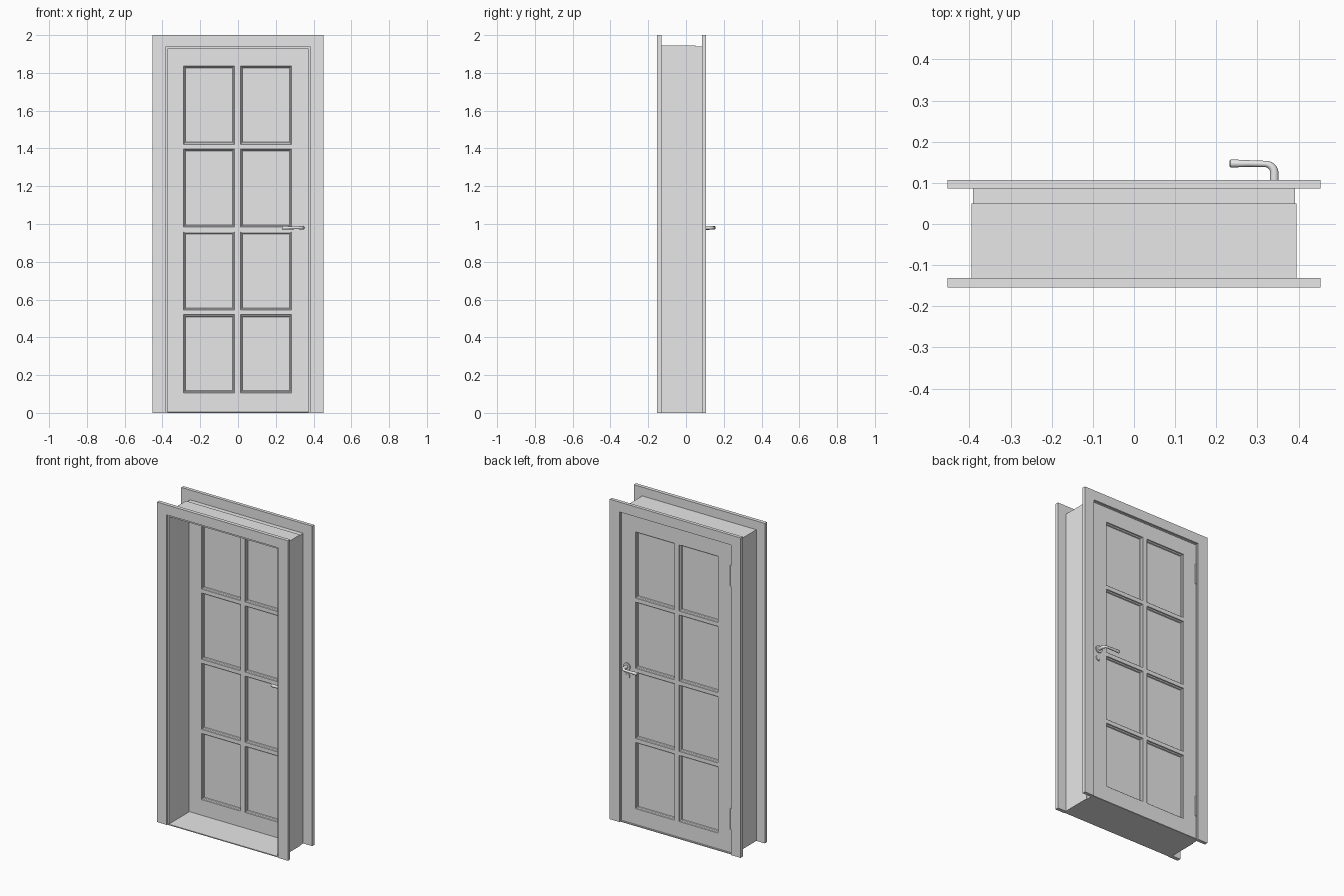
import bpy, bmesh, math
from mathutils import Matrix, Vector

cube = bpy.data.objects.get("Cube")
if cube:
    bpy.data.objects.remove(cube, do_unlink=True)

# One plain grey for every part
grey = bpy.data.materials.new("light_grey")
grey.use_nodes = True
grey.diffuse_color = (0.8, 0.8, 0.8, 1)
grey.node_tree.nodes["Principled BSDF"].inputs["Base Color"].default_value = (0.8, 0.8, 0.8, 1)


def finish(name, bm):
    bmesh.ops.recalc_face_normals(bm, faces=bm.faces)
    mesh = bpy.data.meshes.new(name)
    bm.to_mesh(mesh)
    bm.free()
    mesh.materials.append(grey)
    ob = bpy.data.objects.new(name, mesh)
    bpy.context.collection.objects.link(ob)
    return ob


def smooth(ob):
    bpy.ops.object.select_all(action='DESELECT')
    ob.select_set(True)
    bpy.context.view_layer.objects.active = ob
    bpy.ops.object.shade_smooth_by_angle(angle=math.radians(40))


def extrude_y(bm, faces, depth):
    ret = bmesh.ops.extrude_face_region(bm, geom=faces, use_keep_orig=True)
    verts = [g for g in ret["geom"] if isinstance(g, bmesh.types.BMVert)]
    bmesh.ops.translate(bm, verts=verts, vec=(0, depth, 0))


def box(name, lo, hi):
    bm = bmesh.new()
    bmesh.ops.create_cube(bm, size=1)
    lo, hi = Vector(lo), Vector(hi)
    bmesh.ops.scale(bm, vec=hi - lo, verts=bm.verts)
    bmesh.ops.translate(bm, vec=(lo + hi) / 2, verts=bm.verts)
    return finish(name, bm)


def arch(name, out_x, out_z, in_x, in_z, y0, y1):
    """Three-sided frame, open at the floor."""
    pts = [(-out_x, 0), (-out_x, out_z), (out_x, out_z), (out_x, 0),
           (in_x, 0), (in_x, in_z), (-in_x, in_z), (-in_x, 0)]
    bm = bmesh.new()
    face = bm.faces.new([bm.verts.new((x, y0, z)) for x, z in pts])
    extrude_y(bm, [face], y1 - y0)
    return finish(name, bm)


def disc(name, x, z, y0, y1, radius):
    bm = bmesh.new()
    bmesh.ops.create_cone(bm, cap_ends=True, segments=32, radius1=radius, radius2=radius,
                          depth=abs(y1 - y0),
                          matrix=Matrix.Translation((x, (y0 + y1) / 2, z))
                          @ Matrix.Rotation(math.pi / 2, 4, 'X'))
    ob = finish(name, bm)
    smooth(ob)
    return ob


# Casings and the lining between them
arch("front_casing", 0.453, 2.0, 0.385, 1.938, -0.154, -0.131)
arch("back_casing", 0.453, 2.0, 0.385, 1.938, 0.086, 0.107)
arch("lining", 0.395, 1.945, 0.374, 1.926, -0.145, 0.05)
arch("lining_rebate", 0.391, 1.939, 0.383, 1.933, 0.05, 0.095)
box("sill", (-0.384, -0.15, 0), (0.384, 0.1, 0.006))

# Door leaf: grid of stiles, rails and panels, moulded on both faces
Y0, Y1 = 0.051, 0.094
xs = [-0.381, -0.288, -0.019, 0.013, 0.283, 0.381]
zs = [0.008]
for row in range(4):
    zs += [0.106 + row * 0.4387, 0.106 + row * 0.4387 + 0.414]
zs.append(1.931)
bm = bmesh.new()
grid = [[bm.verts.new((x, Y0, z)) for x in xs] for z in zs]
faces = [bm.faces.new((grid[j][i], grid[j][i + 1], grid[j + 1][i + 1], grid[j + 1][i]))
         for j in range(len(zs) - 1) for i in range(len(xs) - 1)]
extrude_y(bm, faces, Y1 - Y0)
bmesh.ops.recalc_face_normals(bm, faces=bm.faces)
panels = [f for f in bm.faces if abs(f.normal.y) > 0.9 and f.calc_area() > 0.1]
for width, depth in ((0.003, -0.006), (0.009, -0.003), (0.004, -0.006)):
    bmesh.ops.inset_individual(bm, faces=panels, thickness=width, depth=depth)
finish("door_leaf", bm)

# Lever handles, roses and keyhole plates on both faces
HX, HZ = 0.341, 0.98
for side, face, s in (("back", Y1, 1), ("front", Y0, -1)):
    disc(side + "_handle_rose", HX, HZ, face, face + s * 0.007, 0.023)
    disc(side + "_keyhole_plate", HX, 0.923, face, face + s * 0.005, 0.019)
    box(side + "_keyhole", (HX - 0.003, min(face, face + s * 0.007), 0.913),
        (HX + 0.003, max(face, face + s * 0.007), 0.932))
    # Shank, quarter bend, then a lever swelling toward its tip
    path = [(HX, 0.0, 0.0105), (HX, 0.03, 0.0105)]
    for k in range(1, 7):
        a = k / 6 * math.pi / 2
        path.append((HX - 0.022 * (1 - math.cos(a)), 0.03 + 0.022 * math.sin(a),
                     0.0105 - 0.003 * k / 6))
    path += [(0.28, 0.053, 0.008), (0.238, 0.053, 0.0098), (0.234, 0.053, 0.009),
             (0.232, 0.053, 0.006)]
    curve = bpy.data.curves.new(side + "_lever", 'CURVE')
    curve.dimensions = '3D'
    curve.bevel_depth = 1.0
    curve.bevel_resolution = 4
    curve.use_fill_caps = True
    spline = curve.splines.new('POLY')
    spline.points.add(len(path) - 1)
    for p, (x, y, r) in zip(spline.points, path):
        p.co = (x, face + s * y, HZ, 1)
        p.radius = r
    curve.materials.append(grey)
    lever = bpy.data.objects.new(side + "_lever", curve)
    bpy.context.collection.objects.link(lever)
    bpy.ops.object.select_all(action='DESELECT')
    lever.select_set(True)
    bpy.context.view_layer.objects.active = lever
    bpy.ops.object.convert(target='MESH')
    smooth(bpy.context.view_layer.objects.active)

# Hinge knuckles on the back
for name, z in (("lower_hinge", 0.22), ("upper_hinge", 1.74)):
    bm = bmesh.new()
    bmesh.ops.create_cone(bm, cap_ends=True, segments=16, radius1=0.005, radius2=0.005,
                          depth=0.13, matrix=Matrix.Translation((-0.379, 0.096, z)))
    smooth(finish(name, bm))
